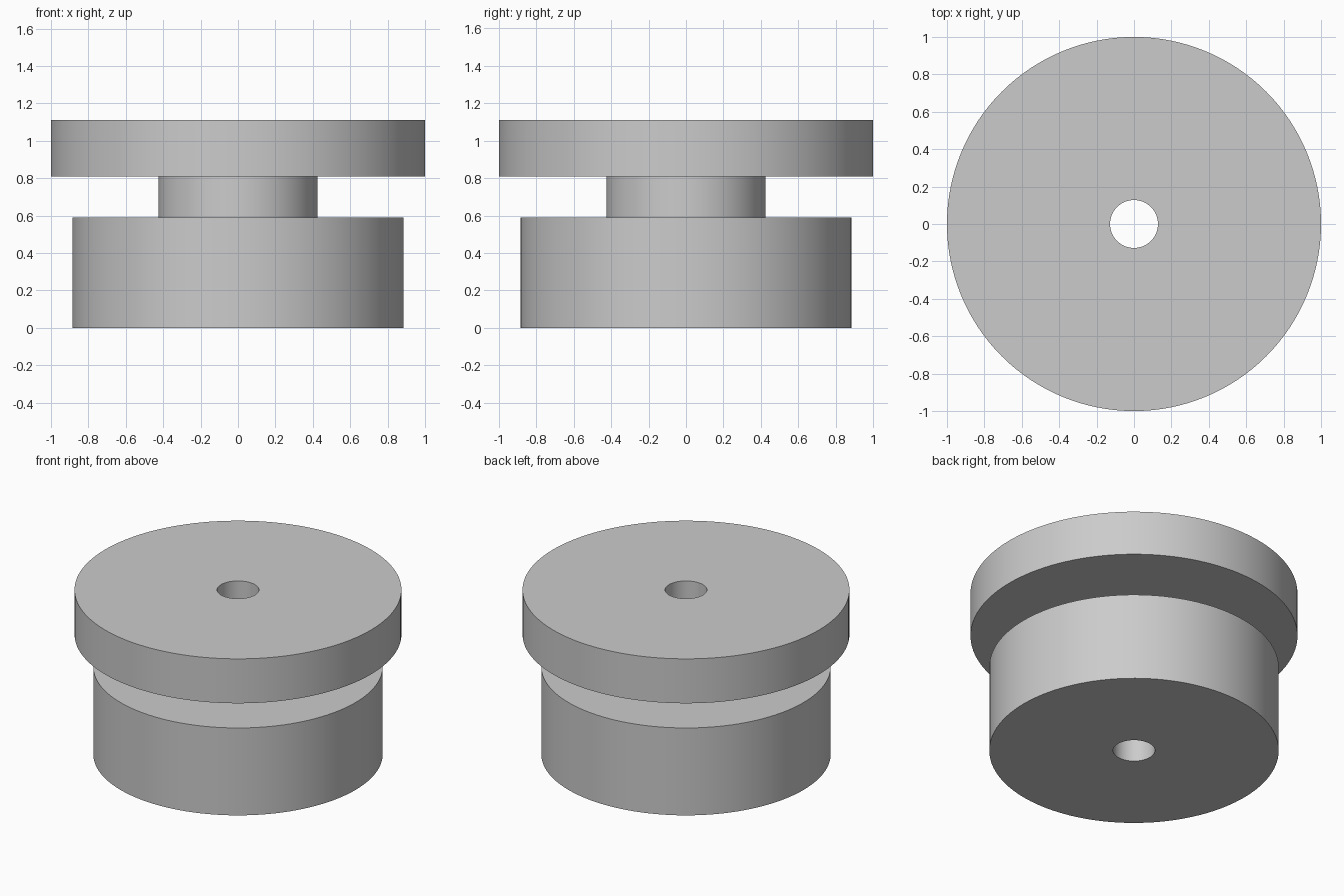
import bpy
import bmesh
import math
from mathutils import Matrix

SEGMENTS = 128

cube = bpy.data.objects.get("Cube")
if cube:
    bpy.data.objects.remove(cube, do_unlink=True)

# Plain grey finish
grey = bpy.data.materials.new("plain_grey")
grey.use_nodes = True
colour = (0.6, 0.6, 0.6, 1.0)
grey.diffuse_color = colour
grey.node_tree.nodes["Principled BSDF"].inputs["Base Color"].default_value = colour

# Main dimensions
bore_r, base_r, neck_r, flange_r = 0.128, 0.885, 0.425, 1.0
base_top, neck_top, flange_top = 0.59, 0.81, 1.11

# Half section, from the bottom of the bore round to its top
section = [
    (bore_r, 0), (base_r, 0), (base_r, base_top), (neck_r, base_top),
    (neck_r, neck_top), (flange_r, neck_top), (flange_r, flange_top),
    (bore_r, flange_top),
]


def lathe(name, profile, material):
    """Revolve a closed (radius, height) profile about the z axis."""
    bm = bmesh.new()
    rings = []
    for r, z in profile:
        ring = bmesh.ops.create_circle(
            bm, segments=SEGMENTS, radius=r,
            matrix=Matrix.Translation((0, 0, z)))
        rings.append(ring["verts"])
    for lower, upper in zip(rings, rings[1:] + rings[:1]):
        for i in range(SEGMENTS):
            j = (i + 1) % SEGMENTS
            bm.faces.new((lower[i], lower[j], upper[j], upper[i]))
    bmesh.ops.recalc_face_normals(bm, faces=bm.faces)
    mesh = bpy.data.meshes.new(name)
    bm.to_mesh(mesh)
    bm.free()
    mesh.materials.append(material)
    obj = bpy.data.objects.new(name, mesh)
    bpy.context.collection.objects.link(obj)
    return obj


# Grooved hub with a through bore
hub = lathe("grooved_hub", section, grey)
bpy.ops.object.select_all(action="DESELECT")
hub.select_set(True)
bpy.context.view_layer.objects.active = hub
bpy.ops.object.shade_smooth_by_angle(angle=math.radians(30))
